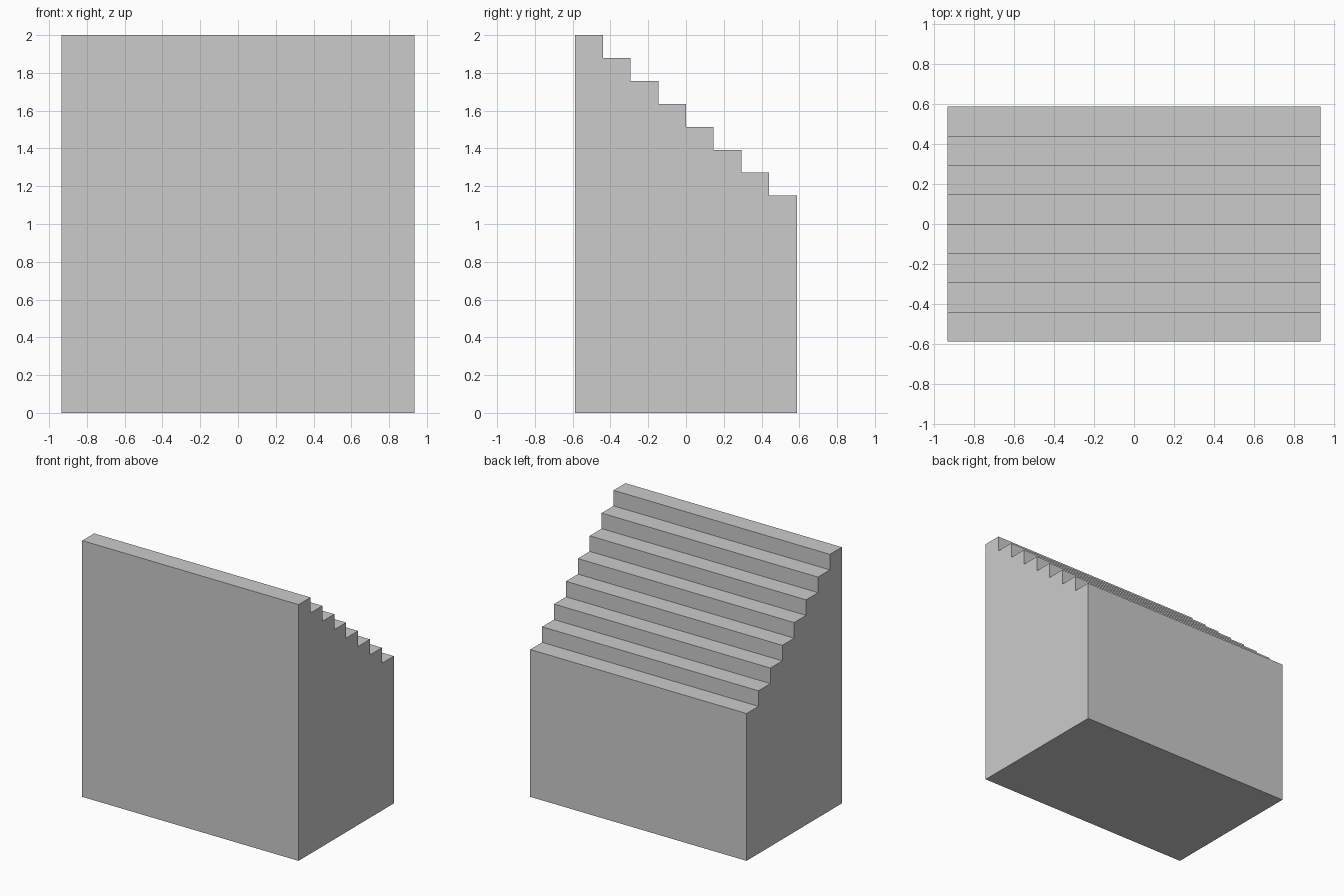
import bpy
import bmesh

if "Cube" in bpy.data.objects:
    bpy.data.objects.remove(bpy.data.objects["Cube"])

HALF_WIDTH, HALF_DEPTH = 0.934, 0.587
TOP, LOWEST, STEPS = 2.0, 1.15, 8
run = 2 * HALF_DEPTH / STEPS
rise = (TOP - LOWEST) / (STEPS - 1)

# Stepped side profile (y, z), descending from front to back
profile = [(-HALF_DEPTH, 0)]
for i in range(STEPS):
    z = TOP - i * rise
    y = -HALF_DEPTH + i * run
    profile += [(y, z), (y + run, z)]
profile.append((HALF_DEPTH, 0))

# Extrude the profile across the width
bm = bmesh.new()
side = bm.faces.new([bm.verts.new((-HALF_WIDTH, y, z)) for y, z in profile])
ext = bmesh.ops.extrude_face_region(bm, geom=[side], use_keep_orig=True)
verts = [g for g in ext["geom"] if isinstance(g, bmesh.types.BMVert)]
bmesh.ops.translate(bm, verts=verts, vec=(2 * HALF_WIDTH, 0, 0))
bmesh.ops.recalc_face_normals(bm, faces=bm.faces[:])

# Solid stair block
mesh = bpy.data.meshes.new("stair_block")
bm.to_mesh(mesh)
bm.free()
bpy.context.collection.objects.link(bpy.data.objects.new("stair_block", mesh))
